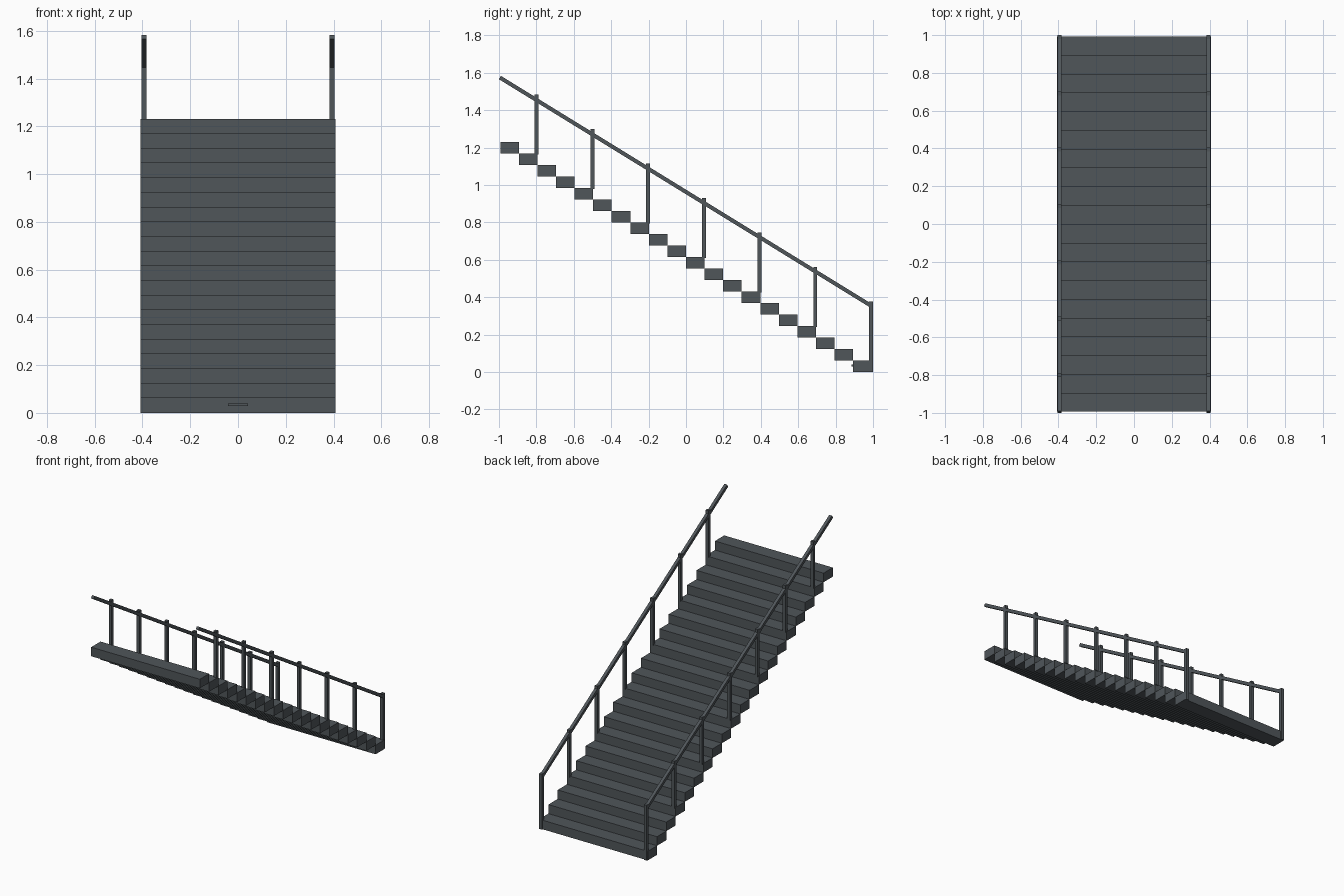
import bpy
from math import atan2, hypot
from mathutils import Matrix, Vector

cube = bpy.data.objects.get("Cube")
if cube:
    bpy.data.objects.remove(cube, do_unlink=True)

steel = bpy.data.materials.new("slate grey")
steel.use_nodes = True
colour = (0.08, 0.093, 0.102, 1)
steel.diffuse_color = colour
steel.node_tree.nodes["Principled BSDF"].inputs["Base Color"].default_value = colour


def box(name, centre, size, tilt=0.0):
    """Box of the given size, tilted about the x axis."""
    bpy.ops.mesh.primitive_cube_add(size=1)
    ob = bpy.context.object
    ob.name = name
    ob.data.transform(Matrix.Diagonal((*size, 1)))
    ob.location = centre
    ob.rotation_euler.x = tilt
    ob.data.materials.append(steel)
    return ob


STEPS = 20
RUN, RISE = 0.0993, 0.0615
BACK = 0.993
WIDTH = 0.816
RAIL_X = 0.394
TUBE = 0.021

# Treads climb towards the front
for i in range(STEPS):
    box(f"step_{i + 1}", (0, BACK - (i + 0.5) * RUN, (i + 0.5) * RISE),
        (WIDTH, RUN, RISE))

# Small plate on the front of the lowest step
box("lowest_step_plate", (0, BACK - RUN - 0.004, 0.034), (0.084, 0.009, 0.012))

# Railings: a post on every third step and one sloping handrail per side
low = Vector((0, 0.988, 0.355))
high = Vector((0, -0.995, 1.574))
slope = high - low
for side, x in (("left", RAIL_X), ("right", -RAIL_X)):
    for i in range(0, STEPS, 3):
        foot = 0.0 if i == 0 else (i + 0.9) * RISE
        top = (i + 1) * RISE + 0.314
        box(f"{side}_post_{i // 3 + 1}",
            (x, BACK - 0.004 - i * RUN, (foot + top) / 2),
            (TUBE, TUBE, top - foot))
    middle = (low + high) / 2
    box(f"{side}_handrail", (x, middle.y, middle.z),
        (TUBE, hypot(slope.y, slope.z), TUBE), atan2(-slope.z, -slope.y))
